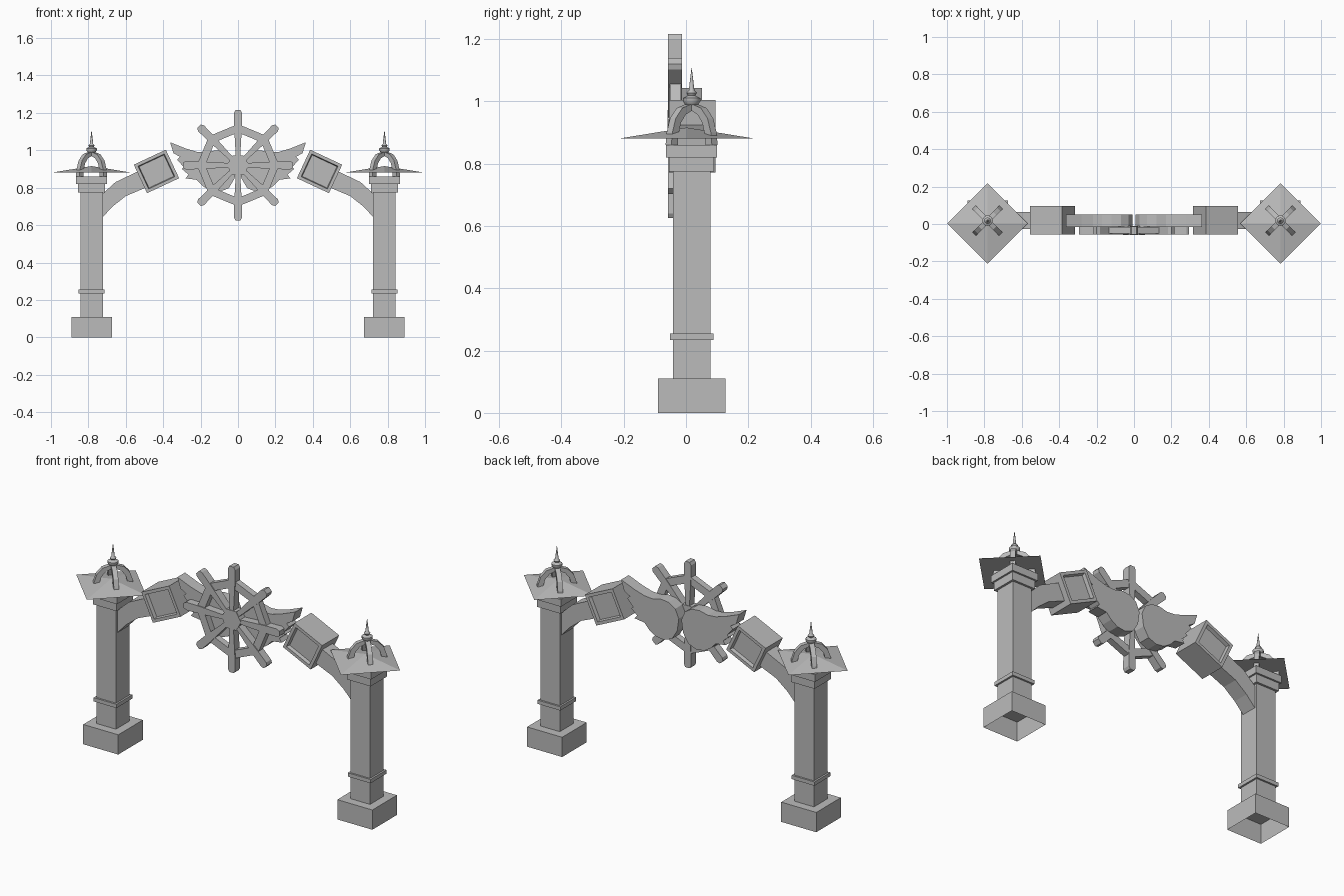
import bpy, bmesh
from math import cos, sin, pi, radians
from mathutils import Matrix, Vector

cube = bpy.data.objects.get("Cube")
if cube:
    bpy.data.objects.remove(cube, do_unlink=True)

stone = bpy.data.materials.new("plain_grey")
stone.use_nodes = True
GREY = (0.5, 0.5, 0.5, 1)
stone.diffuse_color = GREY
stone.node_tree.nodes["Principled BSDF"].inputs["Base Color"].default_value = GREY

POST = Vector((0.783, 0.018, 0))   # centre of one post
HUB = Vector((0, 0, 0.92))         # centre of the wheel


def finish(name, bm, mirrored=True, smooth=False):
    """Turn a bmesh into an object, optionally mirrored to the other side."""
    bmesh.ops.recalc_face_normals(bm, faces=bm.faces)
    mesh = bpy.data.meshes.new(name)
    bm.to_mesh(mesh)
    bm.free()
    mesh.materials.append(stone)
    obj = bpy.data.objects.new(name, mesh)
    bpy.context.collection.objects.link(obj)
    if mirrored:
        mod = obj.modifiers.new("other_side", 'MIRROR')
        mod.use_mirror_merge = False
    if smooth:
        bpy.ops.object.select_all(action='DESELECT')
        obj.select_set(True)
        bpy.context.view_layer.objects.active = obj
        bpy.ops.object.shade_smooth_by_angle(angle=radians(40))
    return obj


def prism(bm, outline, front, back, matrix=Matrix()):
    """Extrude an x-z outline from y = front to y = back."""
    a = [bm.verts.new(matrix @ Vector((x, front, z))) for x, z in outline]
    b = [bm.verts.new(matrix @ Vector((x, back, z))) for x, z in outline]
    bm.faces.new(a)
    bm.faces.new(b[::-1])
    for i in range(len(a)):
        bm.faces.new((a[i - 1], b[i - 1], b[i], a[i]))


def square_block(name, half, bottom, top, open_below=False):
    bm = bmesh.new()
    place = Matrix.Translation(POST + Vector((0, 0, (bottom + top) / 2)))
    size = Matrix.Diagonal((2 * half, 2 * half, top - bottom, 1))
    bmesh.ops.create_cube(bm, size=1, matrix=place @ size)
    if open_below:
        low = min(bm.faces, key=lambda f: f.calc_center_median().z)
        bmesh.ops.delete(bm, geom=[low], context='FACES_ONLY')
    finish(name, bm)


# Posts: hollow foot, shaft, band and stepped cap
square_block("post_feet", 0.108, 0, 0.11, open_below=True)
square_block("post_shafts", 0.06, 0.11, 0.8)
square_block("post_bands", 0.07, 0.234, 0.255)
square_block("post_collars", 0.072, 0.775, 0.82)
square_block("post_caps", 0.082, 0.82, 0.86)

# Thin diamond canopies
bm = bmesh.new()
bmesh.ops.create_cone(bm, segments=4, radius1=0.215, radius2=0, depth=0.035, cap_ends=True,
                      matrix=Matrix.Translation((POST.x, 0.002, 0.898)))
finish("canopies", bm)

# Lantern cages: four arched ribs on the diagonals
rib = [(0.105, 0.86), (0.1, 0.9), (0.085, 0.945), (0.055, 0.978), (0, 0.995),
       (0, 0.975), (0.04, 0.957), (0.062, 0.93), (0.073, 0.89), (0.075, 0.86)]
bm = bmesh.new()
for k in range(4):
    prism(bm, rib, -0.013, 0.013,
          Matrix.Translation(POST) @ Matrix.Rotation(pi / 4 + k * pi / 2, 4, 'Z'))
finish("lantern_ribs", bm)

# Finials: turned knob and spike
profile = [(0, 0.975), (0.018, 0.985), (0.028, 1.0), (0.028, 1.01), (0.012, 1.018),
           (0.017, 1.027), (0.009, 1.035), (0.005, 1.07), (0, 1.11)]
bm = bmesh.new()
verts = [bm.verts.new(POST + Vector((r, 0, z))) for r, z in profile]
edges = [bm.edges.new(pair) for pair in zip(verts, verts[1:])]
bmesh.ops.spin(bm, geom=verts + edges, cent=POST, axis=(0, 0, 1), angle=2 * pi, steps=12)
bmesh.ops.remove_doubles(bm, verts=bm.verts, dist=0.0005)
finish("finials", bm, smooth=True)

# Curved brackets rising from the posts
bm = bmesh.new()
prism(bm, [(0.74, 0.75), (0.726, 0.765), (0.655, 0.83), (0.54, 0.885), (0.47, 0.91),
           (0.47, 0.81), (0.51, 0.793), (0.6, 0.755), (0.67, 0.7), (0.726, 0.64),
           (0.74, 0.62)], POST.y - 0.045, POST.y + 0.045)
finish("arch_brackets", bm)

# Tilted blocks with recessed panels front and back
bm = bmesh.new()
bmesh.ops.create_cube(bm, size=1, matrix=Matrix.Translation((0.436, POST.y + 0.002, 0.887))
                      @ Matrix.Rotation(radians(25), 4, 'Y')
                      @ Matrix.Diagonal((0.189, 0.15, 0.168, 1)))
bm.normal_update()
panels = [f for f in bm.faces if abs(f.normal.y) > 0.9]
bmesh.ops.inset_individual(bm, faces=panels, thickness=0.024)
bmesh.ops.inset_individual(bm, faces=panels, thickness=0.006, depth=-0.02)
finish("arch_blocks", bm)

# Feathered wings behind the wheel
bm = bmesh.new()
prism(bm, [(0.008, 0.92), (0.03, 0.97), (0.07, 0.995), (0.12, 1.0), (0.17, 0.988),
           (0.22, 0.992), (0.28, 1.01), (0.363, 1.043), (0.345, 0.985), (0.31, 0.965),
           (0.325, 0.95), (0.29, 0.91), (0.3, 0.9), (0.265, 0.87), (0.28, 0.85),
           (0.22, 0.842), (0.19, 0.81), (0.15, 0.785), (0.1, 0.778), (0.05, 0.797),
           (0.018, 0.85)], -0.015, 0.052)
finish("wings", bm)

# Wheel rim: an eight-sided ring with its corners on the spokes
bm = bmesh.new()
rings = []
for k in range(8):
    d = Vector((cos(k * pi / 4), 0, sin(k * pi / 4)))
    rings.append([bm.verts.new(HUB + d * r + Vector((0, y, 0)))
                  for r, y in ((0.22, -0.052), (0.22, -0.016), (0.175, -0.016), (0.175, -0.052))])
for k in range(8):
    a, b = rings[k - 1], rings[k]
    for j in range(4):
        bm.faces.new((a[j - 1], a[j], b[j], b[j - 1]))
finish("wheel_rim", bm, mirrored=False)

# Spokes that widen into handles with chamfered ends
half = [(0.03, 0.011), (0.175, 0.019), (0.215, 0.021), (0.28, 0.022), (0.295, 0.013)]
spoke = half + [(r, -w) for r, w in reversed(half)]
bm = bmesh.new()
for k in range(8):
    prism(bm, spoke, -0.057, -0.013,
          Matrix.Translation(HUB) @ Matrix.Rotation(k * pi / 4, 4, 'Y'))
finish("wheel_spokes", bm, mirrored=False)

# Six-sided hub
bm = bmesh.new()
prism(bm, [(0.06 * cos(k * pi / 3), 0.06 * sin(k * pi / 3)) for k in range(6)],
      -0.06, -0.01, Matrix.Translation(HUB))
finish("wheel_hub", bm, mirrored=False)
